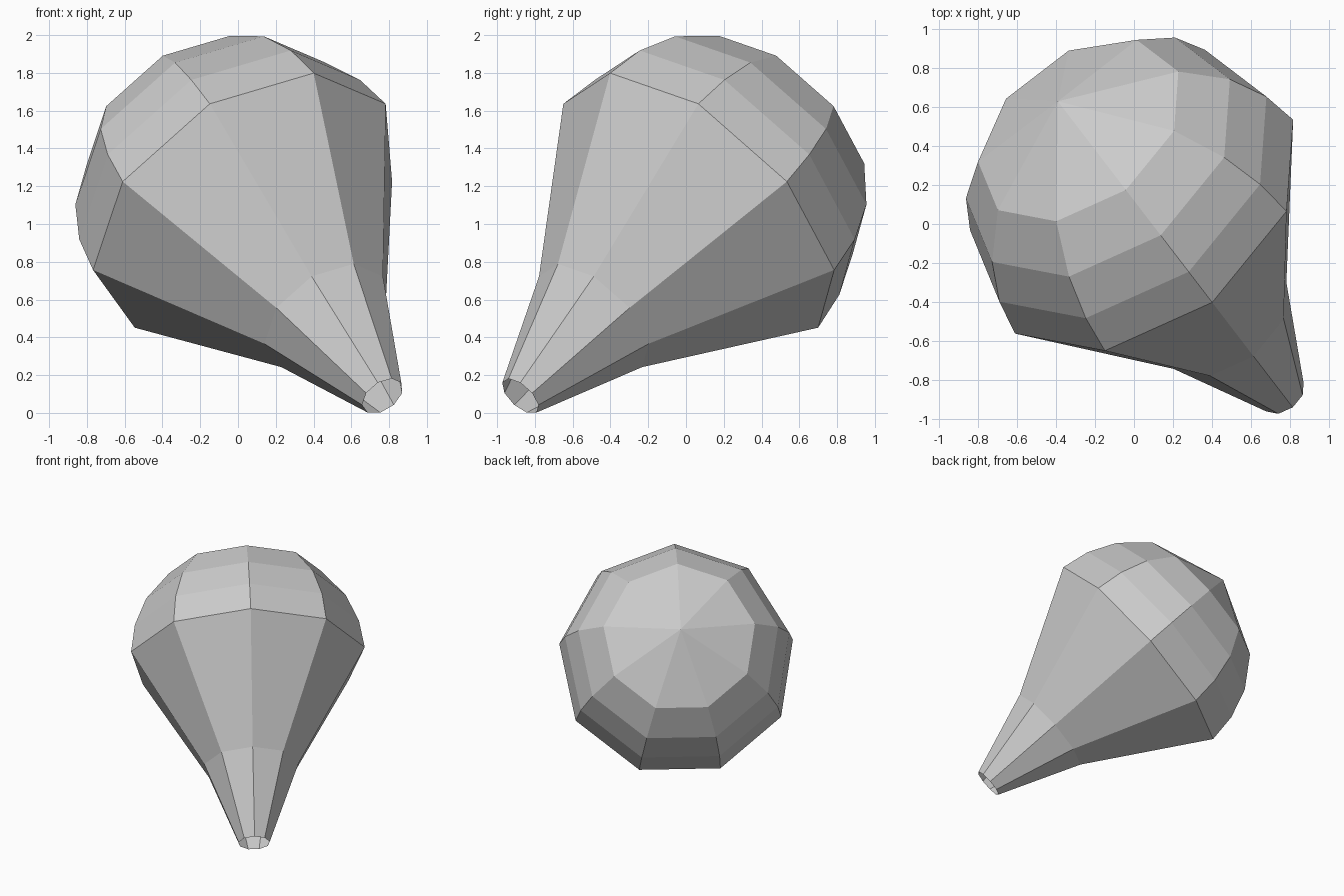
import bpy, bmesh
from math import sin, cos, tau
from mathutils import Vector

if "Cube" in bpy.data.objects:
    bpy.data.objects.remove(bpy.data.objects["Cube"])

SIDES = 9
CENTRE = Vector((0.04, 0.068, 1.104))          # centre of the widest ring
AXIS = Vector((-0.463, 0.603, 0.648)).normalized()
SIDE = Vector((0.793, 0.609, 0.0)).normalized()
UP = SIDE.cross(AXIS).normalized()

# Profile from open nozzle to domed end: (distance along axis, radius)
PROFILE = [(-1.565, 0.122), (-0.92, 0.37), (0.0, 0.913),
           (0.228, 0.876), (0.456, 0.78), (0.681, 0.592)]
POLE = 0.929

bm = bmesh.new()


def ring(t, r):
    return [bm.verts.new(CENTRE + AXIS * t
                         + (UP * cos(tau * i / SIDES) + SIDE * sin(tau * i / SIDES)) * r)
            for i in range(SIDES)]


# Faceted bulb wall, left open at the narrow end
rings = [ring(t, r) for t, r in PROFILE]
for a, b in zip(rings, rings[1:]):
    for i in range(SIDES):
        j = (i + 1) % SIDES
        bm.faces.new((a[j], a[i], b[i], b[j]))

# Fan closing the domed end
pole = bm.verts.new(CENTRE + AXIS * POLE)
last = rings[-1]
for i in range(SIDES):
    bm.faces.new((last[(i + 1) % SIDES], last[i], pole))

# Make all faces point away from the axis
bm.normal_update()
f = bm.faces[:][SIDES]
if f.normal.dot(f.calc_center_median() - CENTRE) < 0:
    bmesh.ops.reverse_faces(bm, faces=bm.faces[:])

mesh = bpy.data.meshes.new("hollow_bulb")
bm.to_mesh(mesh)
bm.free()
bpy.context.collection.objects.link(bpy.data.objects.new("hollow_bulb", mesh))
